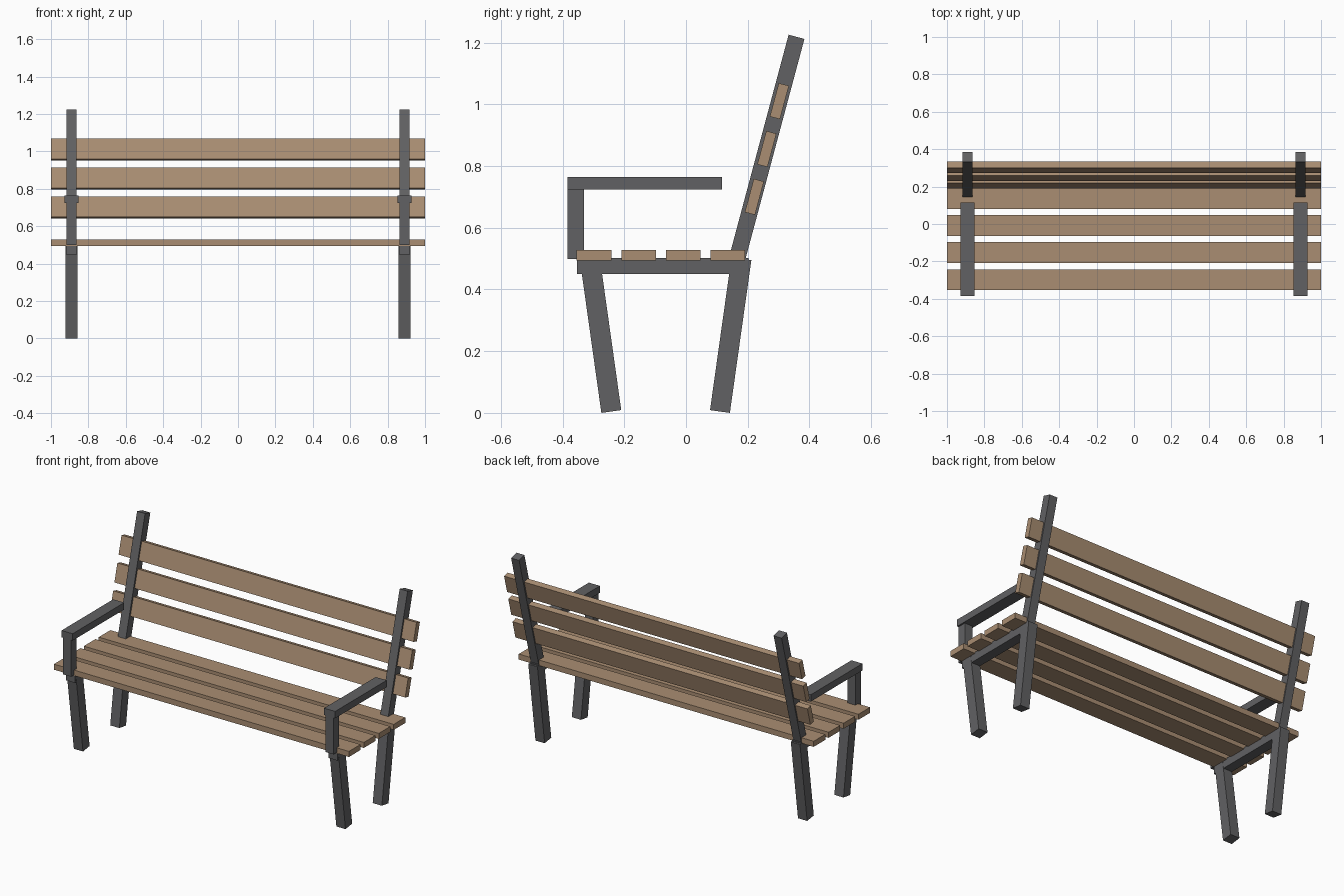
import bpy, math
from mathutils import Matrix

if "Cube" in bpy.data.objects:
    bpy.data.objects.remove(bpy.data.objects["Cube"])


def material(name, rgb):
    m = bpy.data.materials.new(name)
    m.diffuse_color = (*rgb, 1)
    m.use_nodes = True
    m.node_tree.nodes["Principled BSDF"].inputs["Base Color"].default_value = m.diffuse_color
    return m


wood = material("tan wood", (0.40, 0.27, 0.17))
metal = material("dark grey metal", (0.12, 0.12, 0.125))


def box(name, center, size, mat, tilt=0):
    """Box of the given size, leaning back (+y) by tilt degrees."""
    bpy.ops.mesh.primitive_cube_add(size=1)
    ob = bpy.context.object
    ob.name = name
    ob.data.transform(Matrix.Diagonal((*size, 1)))
    ob.location = center
    ob.rotation_euler = (math.radians(-tilt), 0, 0)
    ob.data.materials.append(mat)
    return ob


def leaning(name, x, y, z, length, width, depth, tilt):
    """Post whose bottom centre sits at x, y, z."""
    a = math.radians(tilt)
    c = (x, y + math.sin(a) * length / 2, z + math.cos(a) * length / 2)
    box(name, c, (width, depth, length), metal, tilt)


# seat slats
for i in range(4):
    box(f"seat_slat_{i + 1}", (0, -0.298 + i * 0.1445, 0.511), (2, 0.112, 0.034), wood)

# back slats, following the lean of the back posts
for i in range(3):
    box(f"back_slat_{i + 1}", (0, 0.2215 + i * 0.0405, 0.700 + i * 0.155),
        (2, 0.034, 0.112), wood, 15)

# side frames
for side, x in (("left", -0.89), ("right", 0.89)):
    leaning(f"{side}_front_leg", x, -0.242, 0.0045, 0.5, 0.062, 0.065, -8)
    leaning(f"{side}_back_leg", x, 0.110, 0.0045, 0.5, 0.062, 0.065, 8)
    leaning(f"{side}_back_post", x, 0.164, 0.494, 0.75, 0.054, 0.053, 15)
    box(f"{side}_seat_beam", (x, -0.075, 0.476), (0.06, 0.555, 0.052), metal)
    box(f"{side}_arm_post", (x, -0.357, 0.612), (0.055, 0.054, 0.226), metal)
    box(f"{side}_armrest", (x, -0.134, 0.744), (0.075, 0.5, 0.042), metal)
